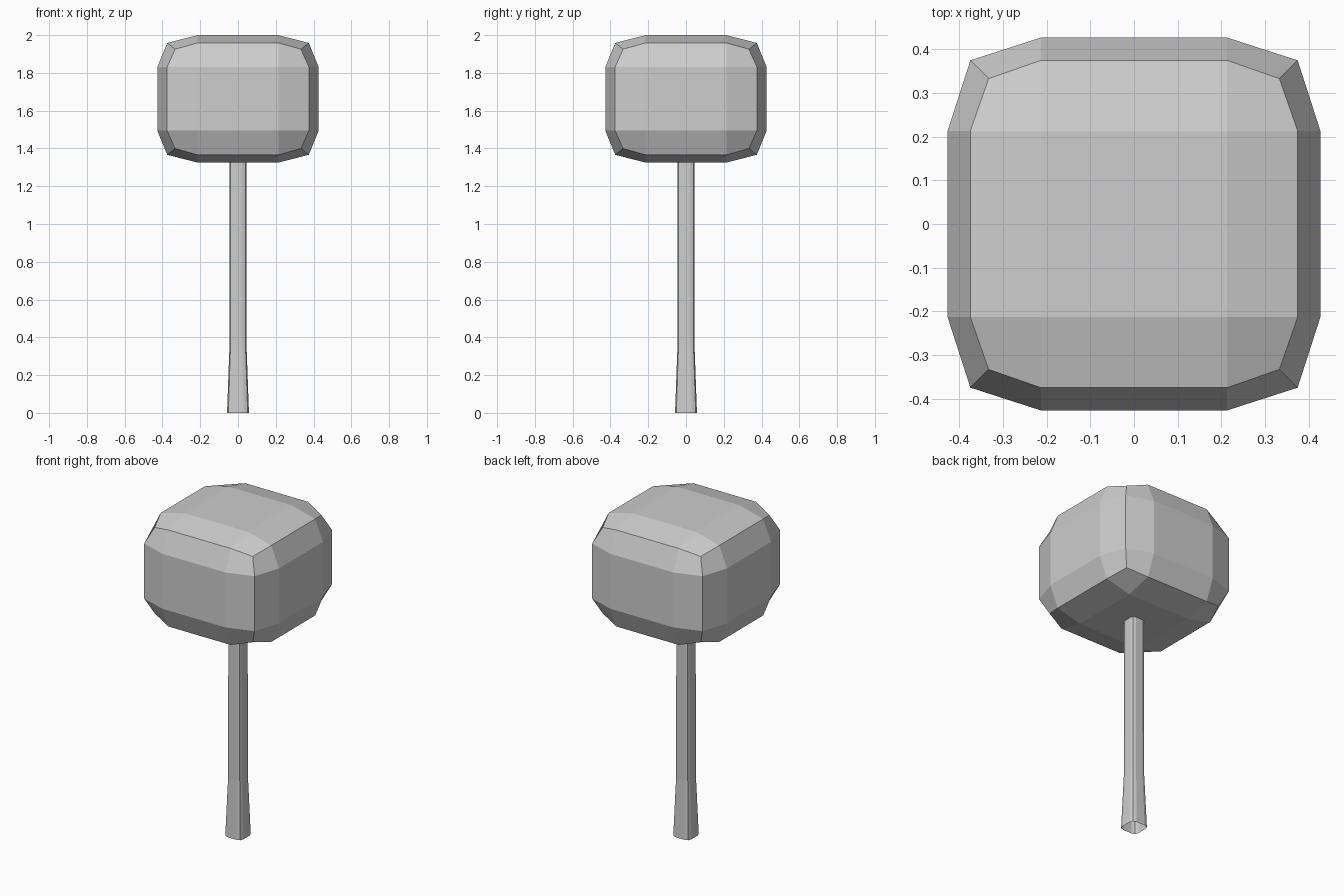
import bpy
import bmesh
from mathutils import Vector

if "Cube" in bpy.data.objects:
    bpy.data.objects.remove(bpy.data.objects["Cube"], do_unlink=True)

HALF = 0.427      # half width of the head
FLAT = 0.5        # share of each side that stays flat
EDGE = 0.878      # pull-in of the rounded edges
CORNER = 0.78     # pull-in of the rounded corners

grey = bpy.data.materials.new("light_grey")
grey.use_nodes = True
colour = (0.61, 0.61, 0.61, 1)
grey.diffuse_color = colour
grey.node_tree.nodes["Principled BSDF"].inputs["Base Color"].default_value = colour


def add_object(name, bm):
    bmesh.ops.recalc_face_normals(bm, faces=bm.faces)
    mesh = bpy.data.meshes.new(name)
    bm.to_mesh(mesh)
    bm.free()
    mesh.materials.append(grey)
    obj = bpy.data.objects.new(name, mesh)
    bpy.context.collection.objects.link(obj)
    return obj


# Head: a cube cut in three each way, with pulled-in edges and corners
bm = bmesh.new()
bmesh.ops.create_cube(bm, size=2)
bmesh.ops.subdivide_edges(bm, edges=bm.edges[:], cuts=2, use_grid_fill=True)
for v in bm.verts:
    outer = [abs(c) > 0.9 for c in v.co]
    reach = (1, EDGE, CORNER)[sum(outer) - 1]
    v.co = Vector([(reach if out else FLAT) * (1 if c > 0 else -1)
                   for c, out in zip(v.co, outer)]) * HALF
    v.co.z *= 0.79
    v.co.z += 1.6625
add_object("mallet_head", bm)


# Handle: a rounded square tube, flared towards its open foot
def section(half):
    quarter = [Vector((1, -FLAT)), Vector((1, FLAT)), Vector((EDGE, EDGE))]
    points = []
    for turn in range(4):
        points += [p * half for p in quarter]
        quarter = [Vector((-p.y, p.x)) for p in quarter]
    return points


bm = bmesh.new()
rings = [[bm.verts.new((p.x, p.y, z)) for p in section(half)]
         for z, half in ((0, 0.058), (0.36, 0.045), (1.34, 0.044))]
for low, high in zip(rings, rings[1:]):
    for i in range(len(low)):
        j = (i + 1) % len(low)
        bm.faces.new((low[i], low[j], high[j], high[i]))
add_object("handle", bm)
